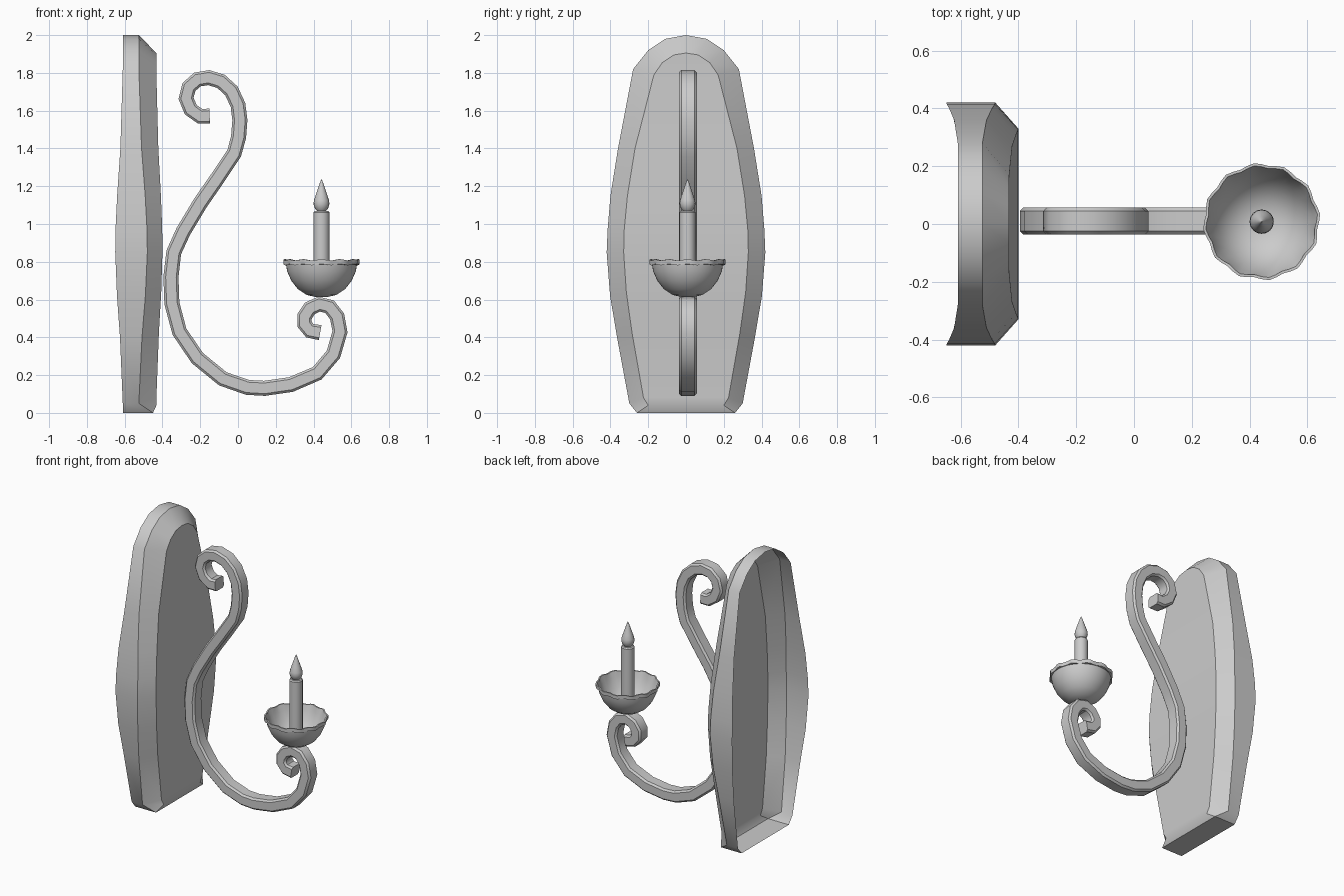
import bpy, bmesh, math
from mathutils import Vector

if "Cube" in bpy.data.objects:
    bpy.data.objects.remove(bpy.data.objects["Cube"])


def finish(name, bm, angle=35):
    bmesh.ops.recalc_face_normals(bm, faces=bm.faces)
    me = bpy.data.meshes.new(name)
    bm.to_mesh(me)
    bm.free()
    ob = bpy.data.objects.new(name, me)
    bpy.context.collection.objects.link(ob)
    bpy.ops.object.select_all(action='DESELECT')
    ob.select_set(True)
    bpy.context.view_layer.objects.active = ob
    bpy.ops.object.shade_smooth_by_angle(angle=math.radians(angle))
    return ob


def bridge(bm, a, b, closed=True):
    n = len(a)
    for i in range(n if closed else n - 1):
        j = (i + 1) % n
        bm.faces.new((a[i], a[j], b[j], b[i]))


def lathe(name, profile, centre, sides, wave=None):
    """Revolve (radius, z) points; wave(i, row) gives a radius and z offset."""
    bm = bmesh.new()
    rings = []
    for row, (r, z) in enumerate(profile):
        ring = []
        for i in range(sides):
            a = 2 * math.pi * i / sides
            dr, dz = wave(i, row) if wave else (0, 0)
            ring.append(bm.verts.new((centre[0] + (r + dr) * math.cos(a),
                                      centre[1] + (r + dr) * math.sin(a), z + dz)))
        rings.append(ring)
    for a, b in zip(rings, rings[1:]):
        bridge(bm, a, b)
    bm.faces.new(rings[0])
    bm.faces.new(rings[-1])
    return finish(name, bm)


# Wall plate: hollow shell, open at the back, bowed in the middle
outer = [(.26, 0), (.30, .05), (.365, .4), (.402, .62), (.42, .85), (.415, .97),
         (.40, 1.15), (.36, 1.4), (.28, 1.82), (.20, 1.92), (.11, 1.98), (0, 2.0)]
inner = [(.20, .04), (.225, .08), (.285, .42), (.316, .64), (.33, .85), (.327, .97),
         (.31, 1.15), (.27, 1.4), (.17, 1.79), (.125, 1.855), (.065, 1.895), (0, 1.905)]


def bow(z, end, mid):
    t = min(1, abs(z - .87) / (.8 if z < .87 else .85))
    return mid + (end - mid) * t * t * (3 - 2 * t)


bm = bmesh.new()
rings = []
for outline, end, mid in ((outer, -.61, -.65), (outer, -.525, -.48), (inner, -.432, -.40)):
    pts = outline + [(-y, z) for y, z in reversed(outline[:-1])]
    ring = []
    for y, z in pts:
        x = bow(z, end, mid)
        if end == -.525 and z == 0:
            x = -.45
        ring.append(bm.verts.new((x, y, z)))
    rings.append(ring)
bridge(bm, rings[0], rings[1])
bridge(bm, rings[1], rings[2])
face = rings[2]
n = len(face)
for i in range(n // 2 - 1):
    bm.faces.new((face[i], face[i + 1], face[n - 2 - i], face[n - 1 - i]))
m = n // 2
bm.faces.new((face[m - 1], face[m], face[m + 1]))
finish("wall_plate", bm, 30)

# Scrolled arm: chamfered bar swept along an S-shaped path
path = [(-.15, 1.572), (-.20, 1.57), (-.25, 1.605), (-.275, 1.665), (-.26, 1.725),
        (-.215, 1.765), (-.155, 1.775), (-.09, 1.755), (-.035, 1.705), (0, 1.63),
        (.01, 1.55), (.003, 1.46), (-.02, 1.375), (-.11, 1.24), (-.20, 1.11),
        (-.29, .96), (-.34, .85), (-.355, .72), (-.35, .58), (-.31, .43),
        (-.215, .29), (-.08, .18), (.05, .135), (.14, .13), (.28, .15), (.42, .21),
        (.505, .31), (.54, .43), (.525, .51), (.485, .562), (.43, .576), (.38, .553),
        (.352, .51), (.352, .47), (.38, .435), (.435, .425)]
w, d, c = .04, .047, .012
section = [(w, -d + c), (w, d - c), (w - c, d), (c - w, d),
           (-w, d - c), (-w, c - d), (c - w, -d), (w - c, -d)]
pts = [Vector(p) for p in path]
bm = bmesh.new()
prev = first = None
for i, p in enumerate(pts):
    t = (pts[min(i + 1, len(pts) - 1)] - pts[max(i - 1, 0)]).normalized()
    ring = [bm.verts.new((p.x - t.y * u, .01 + v, p.y + t.x * u)) for u, v in section]
    if prev:
        bridge(bm, prev, ring)
    else:
        first = ring
    prev = ring
bm.faces.new(first)
bm.faces.new(prev)
finish("scroll_arm", bm, 40)

# Drip bowl with a rippled rim
C = (.442, .008)


def ripple(i, row):
    if row in (6, 7, 8):
        return (.005 * math.sin(i * math.pi / 2), .004 * math.cos(i * math.pi / 2))
    return (0, 0)


lathe("drip_bowl", [(.03, .613), (.08, .625), (.125, .655), (.16, .70), (.182, .75),
                    (.188, .785), (.198, .785), (.199, .81), (.19, .81), (.178, .77),
                    (.152, .71), (.118, .668), (.075, .638), (.03, .628)], C, 48, ripple)

# Candle and flame
lathe("candle", [(.042, .625), (.042, 1.062), (.036, 1.07)], C, 20)
lathe("flame", [(.02, 1.065), (.034, 1.08), (.042, 1.105), (.040, 1.125), (.030, 1.155),
                (.018, 1.19), (.008, 1.22), (.001, 1.237)], C, 16)
